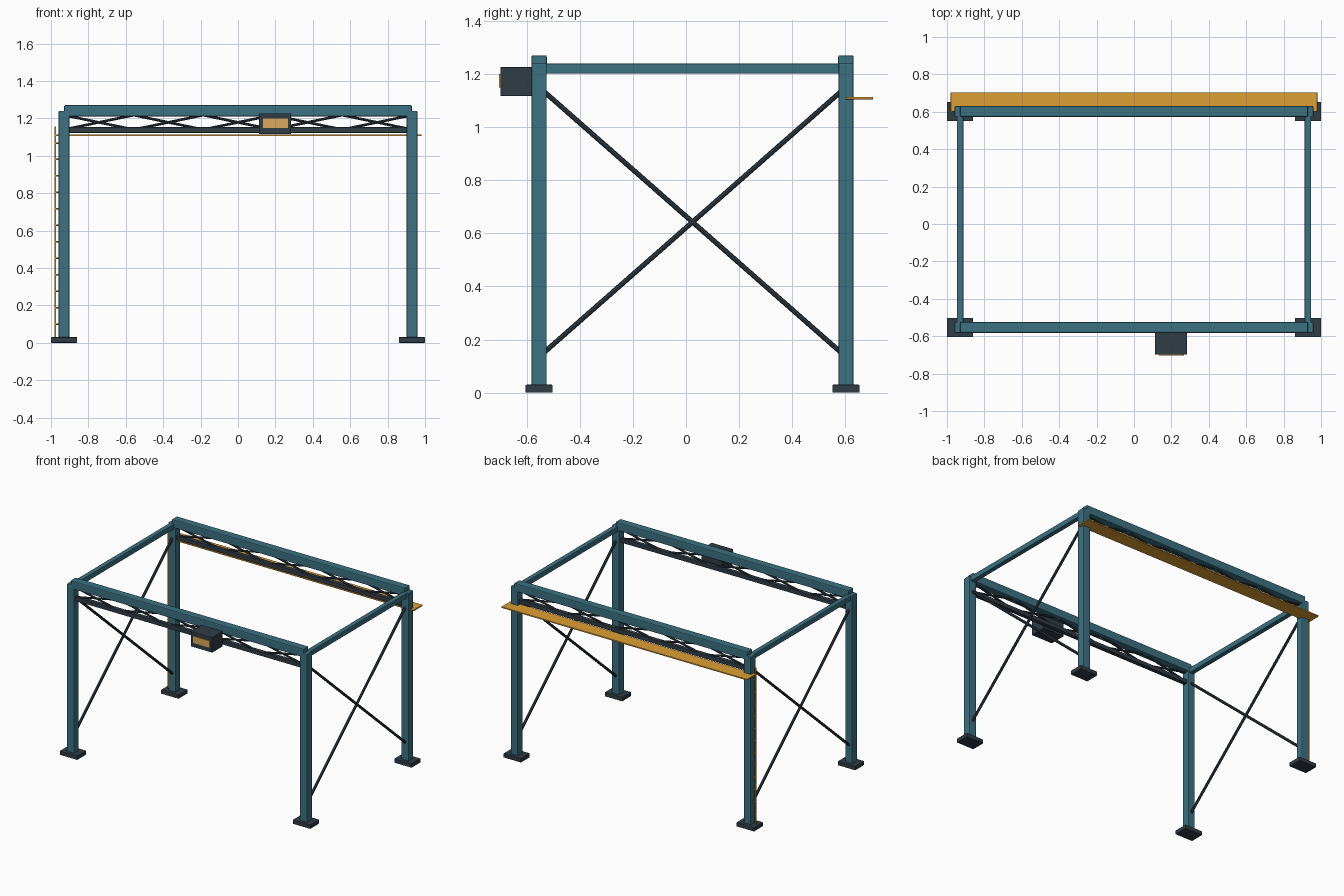
import bpy
from mathutils import Vector

if "Cube" in bpy.data.objects:
    bpy.data.objects.remove(bpy.data.objects["Cube"])


def material(name, rgb):
    m = bpy.data.materials.new(name)
    m.diffuse_color = (*rgb, 1)
    m.use_nodes = True
    m.node_tree.nodes["Principled BSDF"].inputs["Base Color"].default_value = m.diffuse_color
    return m


TEAL = material("teal_paint", (0.045, 0.165, 0.225))
DARK = material("dark_steel", (0.03, 0.045, 0.06))
AMBER = material("amber_paint", (0.73, 0.35, 0.035))
PANEL = material("panel_tan", (0.70, 0.40, 0.11))


def box(name, center, size, mat, bevel=0.0):
    bpy.ops.mesh.primitive_cube_add(size=1, location=center)
    ob = bpy.context.object
    ob.name = name
    ob.scale = size
    bpy.ops.object.transform_apply(location=False, rotation=False, scale=True)
    ob.data.materials.append(mat)
    if bevel:
        mod = ob.modifiers.new("bevel", 'BEVEL')
        mod.width = bevel
        mod.segments = 2
    return ob


def rod(name, a, b, radius, mat, sides=8):
    a, b = Vector(a), Vector(b)
    bpy.ops.mesh.primitive_cylinder_add(vertices=sides, radius=radius,
                                        depth=(b - a).length, location=(a + b) / 2)
    ob = bpy.context.object
    ob.name = name
    ob.rotation_euler = (b - a).to_track_quat('Z', 'Y').to_euler()
    ob.data.materials.append(mat)
    bpy.ops.object.shade_smooth_by_angle()
    return ob


PX = 0.93                                   # post position in x
ROWS = {"front": -0.553, "back": 0.602}     # post rows in y
SIDES = {"left": -PX, "right": PX}

for row, y in ROWS.items():
    # posts on base plates
    for side, x in SIDES.items():
        box(f"{row}_{side}_base_plate", (x, y, 0.015), (0.14, 0.102, 0.03), DARK, 0.003)
        box(f"{row}_{side}_post", (x, y, 0.63), (0.057, 0.057, 1.22), TEAL, 0.005)
    # long top beam and lattice truss under it
    box(f"{row}_top_beam", (0, y, 1.24), (1.86, 0.058, 0.06), TEAL, 0.006)
    box(f"{row}_truss_chord", (0, y, 1.1375), (1.86, 0.03, 0.03), DARK, 0.003)
    step = 2 * PX / 5
    for i in range(5):
        x0 = -PX + i * step
        for za, zb in ((1.14, 1.217), (1.217, 1.14)):
            rod(f"{row}_truss_diagonal", (x0, y, za), (x0 + step, y, zb), 0.007, DARK)

# side beams and cross braces
yf, yb = ROWS["front"], ROWS["back"]
for side, x in SIDES.items():
    box(f"{side}_side_beam", (x, (yf + yb) / 2, 1.22), (0.035, yb - yf, 0.038), TEAL, 0.004)
    rod(f"{side}_brace_rising", (x, yf, 0.135), (x, yb, 1.15), 0.0095, DARK)
    rod(f"{side}_brace_falling", (x, yf, 1.15), (x, yb, 0.135), 0.0095, DARK)

# walkway plate along the back
box("walkway_plate", (0, 0.653, 1.109), (1.96, 0.102, 0.009), AMBER, 0.001)

# access ladder let into the back left post
for x in (-0.977, -0.925):
    box("ladder_stile", (x, yb, 0.593), (0.008, 0.012, 1.125), AMBER)
for i in range(12):
    z = 0.1 + i * 0.088
    rod("ladder_rung", (-0.977, yb, z), (-0.925, yb, z), 0.004, AMBER, 6)

# control cabinet on the front beam
box("control_cabinet", (0.198, -0.638, 1.171), (0.172, 0.122, 0.11), DARK, 0.004)
box("cabinet_panel", (0.2, -0.7, 1.174), (0.134, 0.008, 0.05), PANEL)
